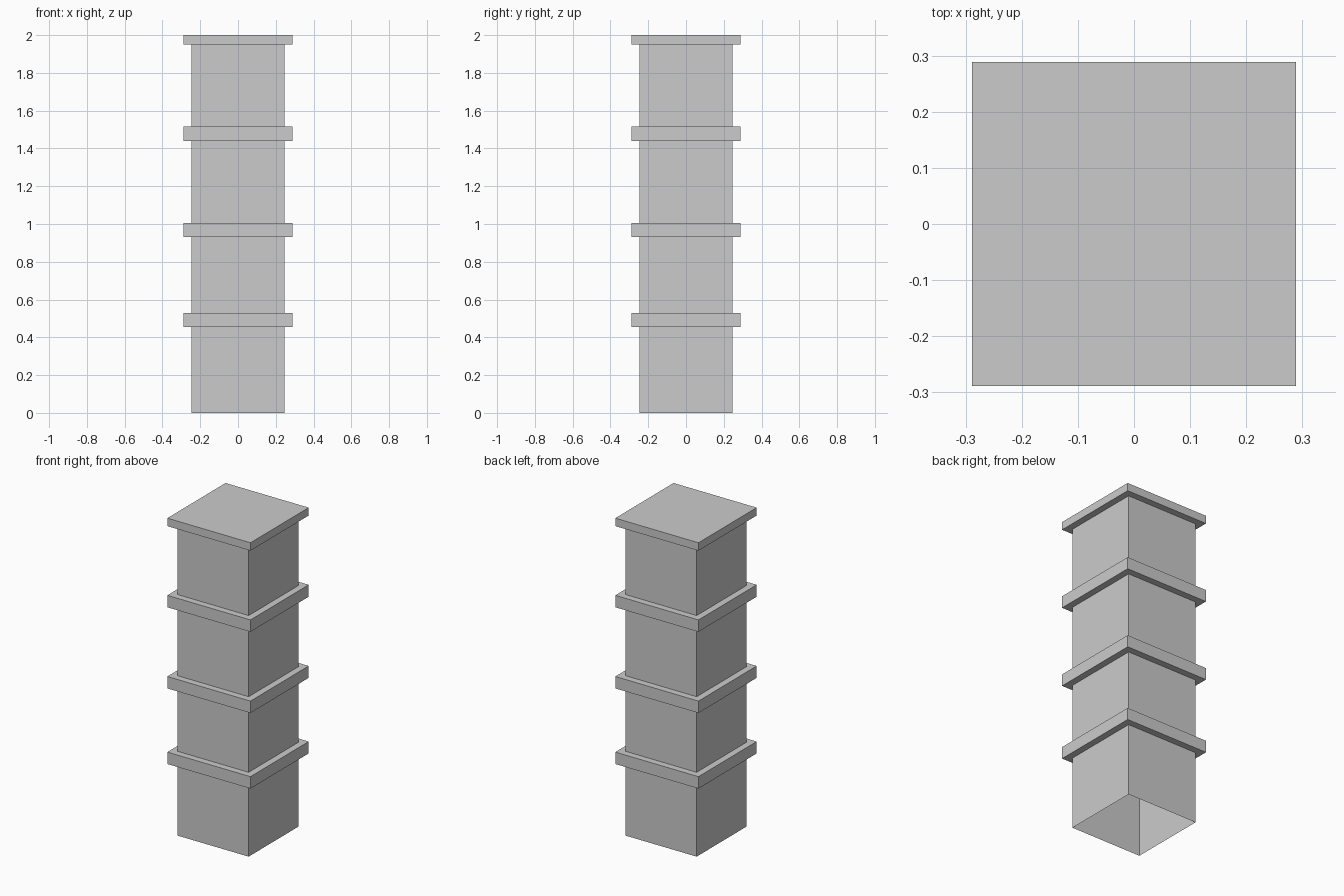
import bpy
import bmesh

if "Cube" in bpy.data.objects:
    bpy.data.objects.remove(bpy.data.objects["Cube"])

SHAFT, BAND = 0.247, 0.289
BANDS = [(0.455, 0.53), (0.93, 1.005), (1.44, 1.515), (1.95, 2.0)]

# Square profile going up the pillar: (half width, height)
profile = [(SHAFT, 0.0)]
for low, high in BANDS:
    profile += [(SHAFT, low), (BAND, low), (BAND, high)]
    if high < 2.0:
        profile.append((SHAFT, high))

bm = bmesh.new()
rings = [[bm.verts.new((sx * r, sy * r, z))
          for sx, sy in ((-1, -1), (1, -1), (1, 1), (-1, 1))]
         for r, z in profile]

# Shaft walls and band ledges, open underneath
for a, b in zip(rings, rings[1:]):
    for i in range(4):
        j = (i + 1) % 4
        bm.faces.new((a[i], a[j], b[j], b[i]))

# Flat cap
bm.faces.new(rings[-1])

mesh = bpy.data.meshes.new("banded_pillar")
bm.to_mesh(mesh)
bm.free()
pillar = bpy.data.objects.new("banded_pillar", mesh)
bpy.context.collection.objects.link(pillar)
